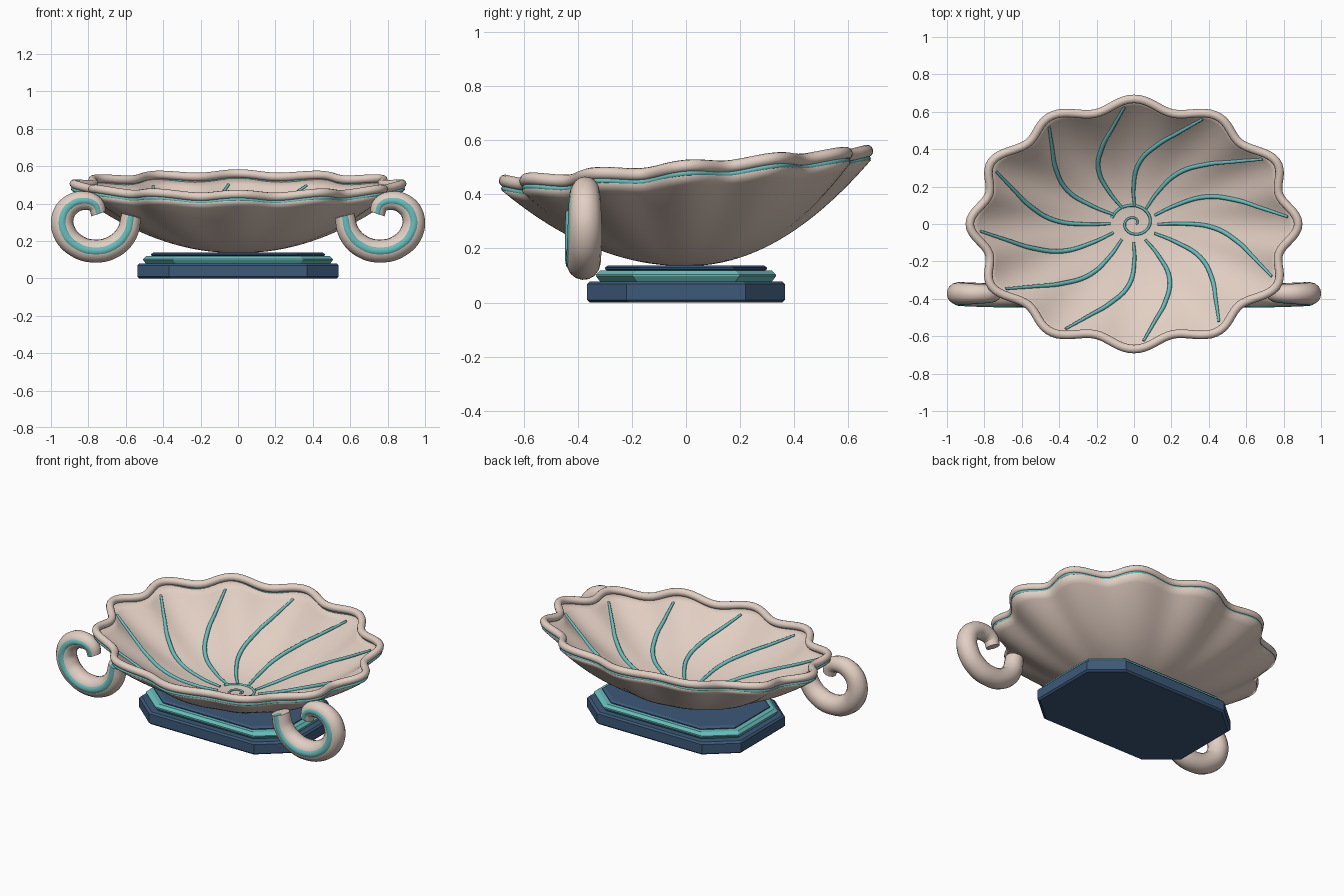
import bpy
import math

if "Cube" in bpy.data.objects:
    bpy.data.objects.remove(bpy.data.objects["Cube"])

TAU = 2 * math.pi
LOBES = 12


def material(name, rgb):
    m = bpy.data.materials.new(name)
    m.diffuse_color = (*rgb, 1)
    m.use_nodes = True
    m.node_tree.nodes["Principled BSDF"].inputs["Base Color"].default_value = m.diffuse_color
    return m


CLAY = material("warm clay", (0.76, 0.62, 0.54))
TEAL = material("teal glaze", (0.13, 0.51, 0.50))
BLUE = material("deep blue", (0.045, 0.10, 0.19))


def mesh_object(name, verts, faces, mat, smooth=False):
    me = bpy.data.meshes.new(name)
    me.from_pydata(verts, [], faces)
    me.materials.append(mat)
    for p in me.polygons:
        p.use_smooth = smooth
    ob = bpy.data.objects.new(name, me)
    bpy.context.collection.objects.link(ob)
    return ob


def tube(name, points, radii, mat, cyclic=False, steps=6, sides=3):
    """Round tube along a smooth path, with a radius per point."""
    cu = bpy.data.curves.new(name, 'CURVE')
    cu.dimensions = '3D'
    cu.bevel_depth = 1.0
    cu.bevel_resolution = sides
    cu.resolution_u = steps
    cu.use_fill_caps = True
    sp = cu.splines.new('BEZIER')
    sp.bezier_points.add(len(points) - 1)
    for bp, co, r in zip(sp.bezier_points, points, radii):
        bp.co = co
        bp.radius = r
        bp.handle_left_type = bp.handle_right_type = 'AUTO'
    sp.use_cyclic_u = cyclic
    cu.materials.append(mat)
    ob = bpy.data.objects.new(name, cu)
    bpy.context.collection.objects.link(ob)
    return ob


def dish(r, t, dz=0.0):
    """Point on the inside of the scalloped, tilted oval bowl."""
    wave = math.cos(LOBES * t)
    s = r * (1 + 0.045 * r ** 1.3 * wave)
    z = 0.155 + (0.322 + 0.055 * math.sin(t)) * r ** 2.1 + 0.008 * r ** 3 * wave
    return (0.84 * s * math.cos(t), 0.64 * s * math.sin(t), z + dz)


# Bowl shell
RINGS, SEG = 20, 144
verts = [dish(0, 0)]
for i in range(1, RINGS + 1):
    verts += [dish(i / RINGS, TAU * j / SEG) for j in range(SEG)]
faces = [(0, 1 + j, 1 + (j + 1) % SEG) for j in range(SEG)]
for i in range(RINGS - 1):
    a, b = 1 + i * SEG, 1 + (i + 1) * SEG
    faces += [(a + j, b + j, b + (j + 1) % SEG, a + (j + 1) % SEG) for j in range(SEG)]
bowl = mesh_object("bowl", verts, faces, CLAY, True)
shell = bowl.modifiers.new("thickness", 'SOLIDIFY')
shell.thickness = 0.02
shell.offset = -1

# Rolled rim and the teal line below it
angles = [TAU * j / 96 for j in range(96)]
tube("rim", [dish(1, t, 0.02) for t in angles], [0.023] * 96, CLAY, True, 2, 4)
tube("rim_line", [dish(1.006, t, -0.012) for t in angles], [0.010] * 96, TEAL, True, 2, 2)

# Swirling ribs inside the bowl: (radius, twist in degrees, thickness)
RIB = [(0.15, 29, 0.007), (0.30, 30.5, 0.010), (0.50, 26.5, 0.012),
       (0.70, 17, 0.012), (0.83, 9.5, 0.010), (0.95, 3.5, 0.007)]
for k in range(LOBES):
    base = TAU * k / LOBES
    pts = [dish(r, base + math.radians(a), 0.003) for r, a, w in RIB]
    tube(f"rib_{k + 1}", pts, [w for r, a, w in RIB], TEAL)

# Spiral at the middle of the bowl
pts, rad = [], []
for i in range(25):
    f = i / 24
    a = math.radians(165 - 560 * f)
    r = 0.11 * (1 - f) ** 1.2 + 0.014
    pts.append((r * math.cos(a), 0.88 * r * math.sin(a) + 0.005, 0.159 + 0.2 * r * r))
    rad.append(0.008 - 0.003 * f)
tube("centre_spiral", pts, rad, TEAL, steps=4)

# Curled handles with a teal inlay on the front: (x, z, thickness)
CURL = [(0.57, 0.335, 0.054), (0.595, 0.24, 0.058), (0.665, 0.17, 0.061),
        (0.765, 0.146, 0.062), (0.865, 0.175, 0.062), (0.93, 0.25, 0.062),
        (0.935, 0.335, 0.059), (0.89, 0.395, 0.055), (0.82, 0.415, 0.050),
        (0.762, 0.393, 0.045), (0.745, 0.345, 0.040)]


def lean(i):
    """Depth of the handle: the root stands a little ahead of the curl."""
    return -0.388 + 0.016 * min(1, i / 5)


for side, sx in (("left", -1), ("right", 1)):
    tube(f"handle_{side}", [(sx * x, lean(i), z) for i, (x, z, w) in enumerate(CURL)],
         [w for x, z, w in CURL], CLAY, sides=6)
    tube(f"handle_inlay_{side}",
         [(sx * x, lean(i) - 0.60 * w, z) for i, (x, z, w) in enumerate(CURL)],
         [0.47 * w for x, z, w in CURL], TEAL, sides=4)


def octagon_slab(name, hx, hy, cx, cy, levels, mat):
    """Oblong slab with cut corners; levels are (height, inset)."""
    vs = []
    for z, d in levels:
        x, y = hx - d, hy - d
        vs += [(x, -y + cy, z), (x, y - cy, z), (x - cx, y, z), (-x + cx, y, z),
               (-x, y - cy, z), (-x, -y + cy, z), (-x + cx, -y, z), (x - cx, -y, z)]
    n = len(levels)
    fs = [tuple(reversed(range(8))), tuple(range(8 * n - 8, 8 * n))]
    for i in range(n - 1):
        a, b = 8 * i, 8 * i + 8
        fs += [(a + j, a + (j + 1) % 8, b + (j + 1) % 8, b + j) for j in range(8)]
    return mesh_object(name, vs, fs, mat)


# Stepped base
octagon_slab("base_plinth", 0.538, 0.365, 0.17, 0.145,
             [(0, 0.010), (0.010, 0), (0.068, 0), (0.078, 0.010)], BLUE)
octagon_slab("base_band", 0.507, 0.332, 0.16, 0.135,
             [(0.076, 0.016), (0.092, 0.004), (0.098, 0), (0.104, 0), (0.119, 0.016)], TEAL)
octagon_slab("base_top", 0.465, 0.300, 0.15, 0.125,
             [(0.116, 0.012), (0.124, 0), (0.129, 0), (0.137, 0.012)], BLUE)
